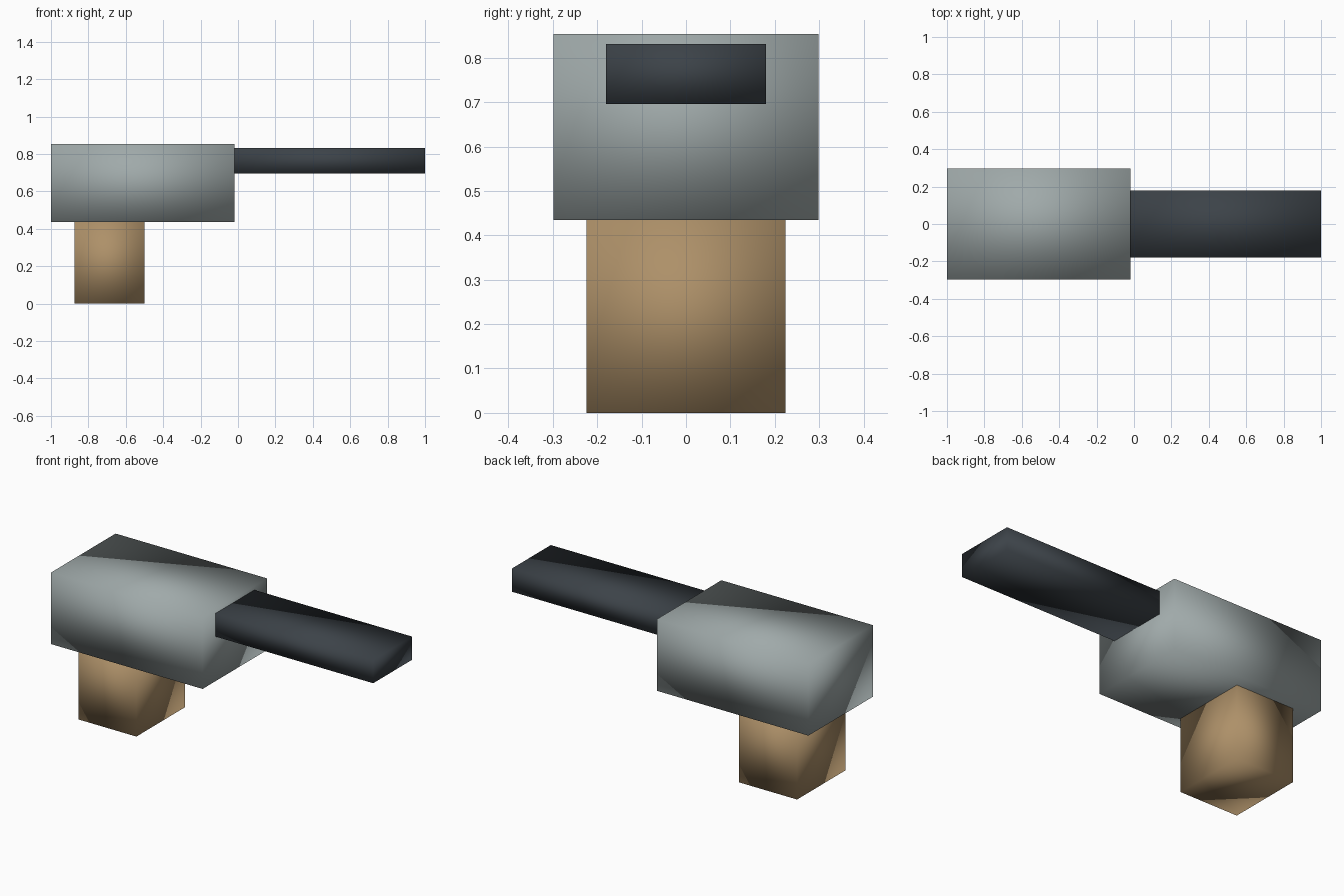
import bpy

if "Cube" in bpy.data.objects:
    bpy.data.objects.remove(bpy.data.objects["Cube"])


def box(name, xs, ys, zs, color):
    """Smooth-shaded box spanning the given (min, max) ranges."""
    centre = [(a + b) / 2 for a, b in (xs, ys, zs)]
    size = [b - a for a, b in (xs, ys, zs)]
    bpy.ops.mesh.primitive_cube_add(size=1, location=centre)
    ob = bpy.context.object
    ob.name = name
    ob.scale = size
    bpy.ops.object.transform_apply(location=False, rotation=False, scale=True)
    bpy.ops.object.shade_smooth()
    mat = bpy.data.materials.new(name + "_material")
    mat.diffuse_color = (*color, 1)
    mat.use_nodes = True
    mat.node_tree.nodes["Principled BSDF"].inputs["Base Color"].default_value = mat.diffuse_color
    ob.data.materials.append(mat)
    return ob


# Main block
box("body", (-1.0, -0.02), (-0.298, 0.298), (0.435, 0.853), (0.35, 0.40, 0.40))
# Flat bar projecting from the upper part of the block
box("barrel", (-0.02, 1.0), (-0.18, 0.18), (0.696, 0.831), (0.045, 0.055, 0.065))
# Handle under the block
box("grip", (-0.875, -0.5), (-0.224, 0.224), (0.0, 0.435), (0.42, 0.28, 0.14))
